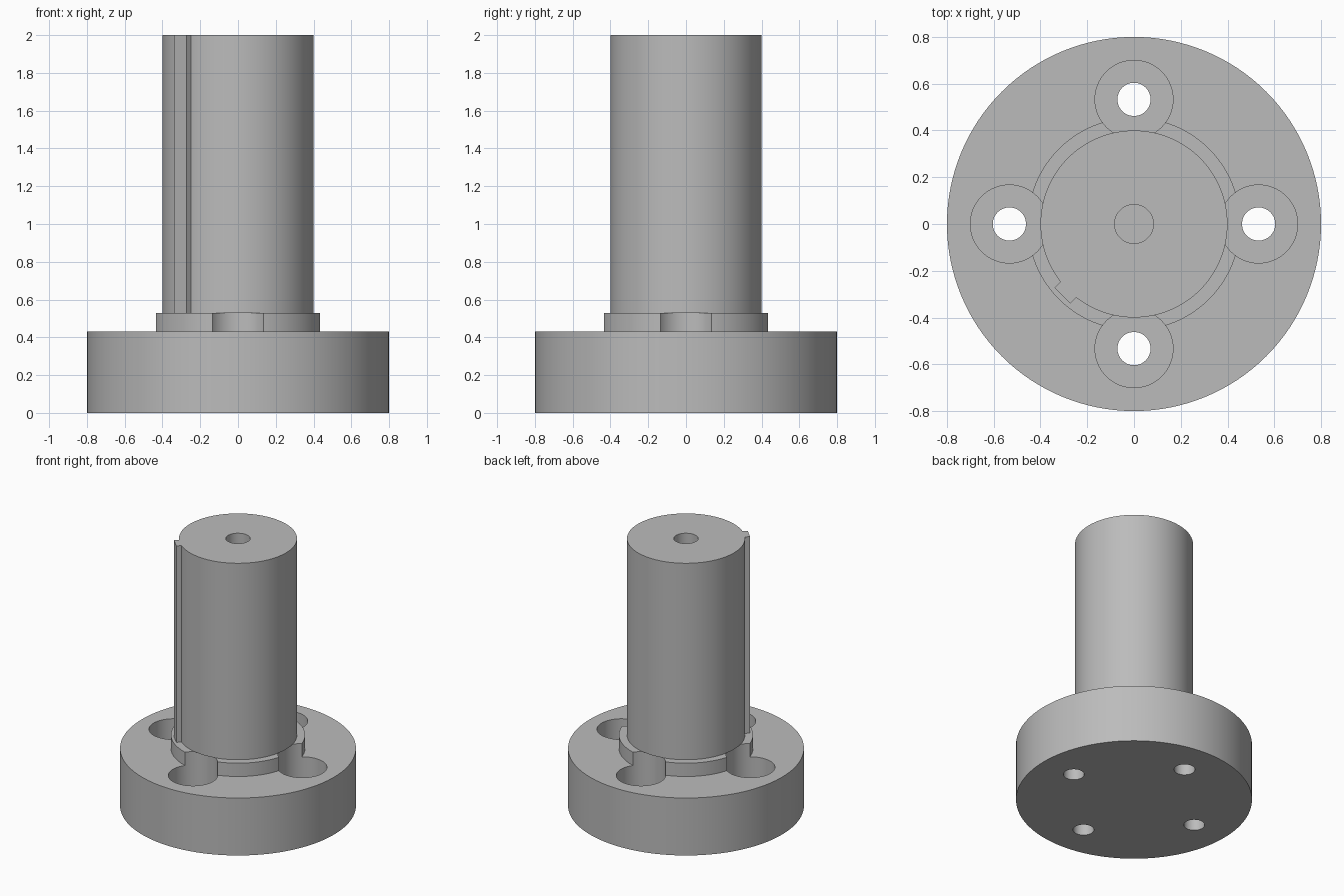
import bpy
import math
from mathutils import Matrix

default = bpy.data.objects.get("Cube")
if default:
    bpy.data.objects.remove(default)

FLANGE_TOP, COLLAR_TOP, TOP = 0.43, 0.53, 2.0
BOLT_CIRCLE = 0.533

steel = bpy.data.materials.new("plain grey")
steel.use_nodes = True
grey = (0.5, 0.5, 0.5, 1)
steel.diffuse_color = grey
steel.node_tree.nodes["Principled BSDF"].inputs["Base Color"].default_value = grey


def finish(obj, name):
    obj.name = name
    obj.data.materials.append(steel)
    return obj


def cylinder(name, radius, low, high, x=0, y=0, sides=128):
    bpy.ops.mesh.primitive_cylinder_add(
        vertices=sides, radius=radius, depth=high - low,
        location=(x, y, (low + high) / 2))
    return finish(bpy.context.object, name)


def combine(target, tool, operation):
    """Apply a boolean, then remove the helper."""
    tool.hide_render = True
    mod = target.modifiers.new(operation.lower(), 'BOOLEAN')
    mod.operation, mod.solver, mod.object = operation, 'EXACT', tool
    bpy.ops.object.select_all(action='DESELECT')
    bpy.context.view_layer.objects.active = target
    target.select_set(True)
    bpy.ops.object.modifier_apply(modifier=mod.name)
    bpy.data.objects.remove(tool)


def smooth(obj):
    bpy.ops.object.select_all(action='DESELECT')
    bpy.context.view_layer.objects.active = obj
    obj.select_set(True)
    bpy.ops.object.shade_smooth_by_angle(angle=math.radians(30))


# Flange with a raised collar
flange = cylinder("flange", 0.8, 0, FLANGE_TOP)
combine(flange, cylinder("collar", 0.455, 0.2, COLLAR_TOP), 'UNION')

# Four counterbored bolt holes
for i in range(4):
    angle = i * math.pi / 2
    x, y = BOLT_CIRCLE * math.cos(angle), BOLT_CIRCLE * math.sin(angle)
    combine(flange, cylinder("counterbore", 0.167, 0.17, 0.7, x, y, 64), 'DIFFERENCE')
    combine(flange, cylinder("bolt_hole", 0.071, -0.1, 0.3, x, y, 48), 'DIFFERENCE')
smooth(flange)

# Shaft with a key rib along one side
shaft = cylinder("shaft", 0.4, COLLAR_TOP, TOP)
bpy.ops.mesh.primitive_cube_add(size=1)
rib = finish(bpy.context.object, "key_rib")
rib.data.transform(Matrix.Rotation(math.radians(225), 4, 'Z')
                   @ Matrix.Translation((0.383, 0, (COLLAR_TOP + TOP) / 2))
                   @ Matrix.Diagonal((0.1, 0.094, TOP - COLLAR_TOP, 1)))
combine(shaft, rib, 'UNION')

# Blind hole in the shaft end
combine(shaft, cylinder("centre_hole", 0.083, 1.5, 2.1, sides=48), 'DIFFERENCE')
smooth(shaft)
